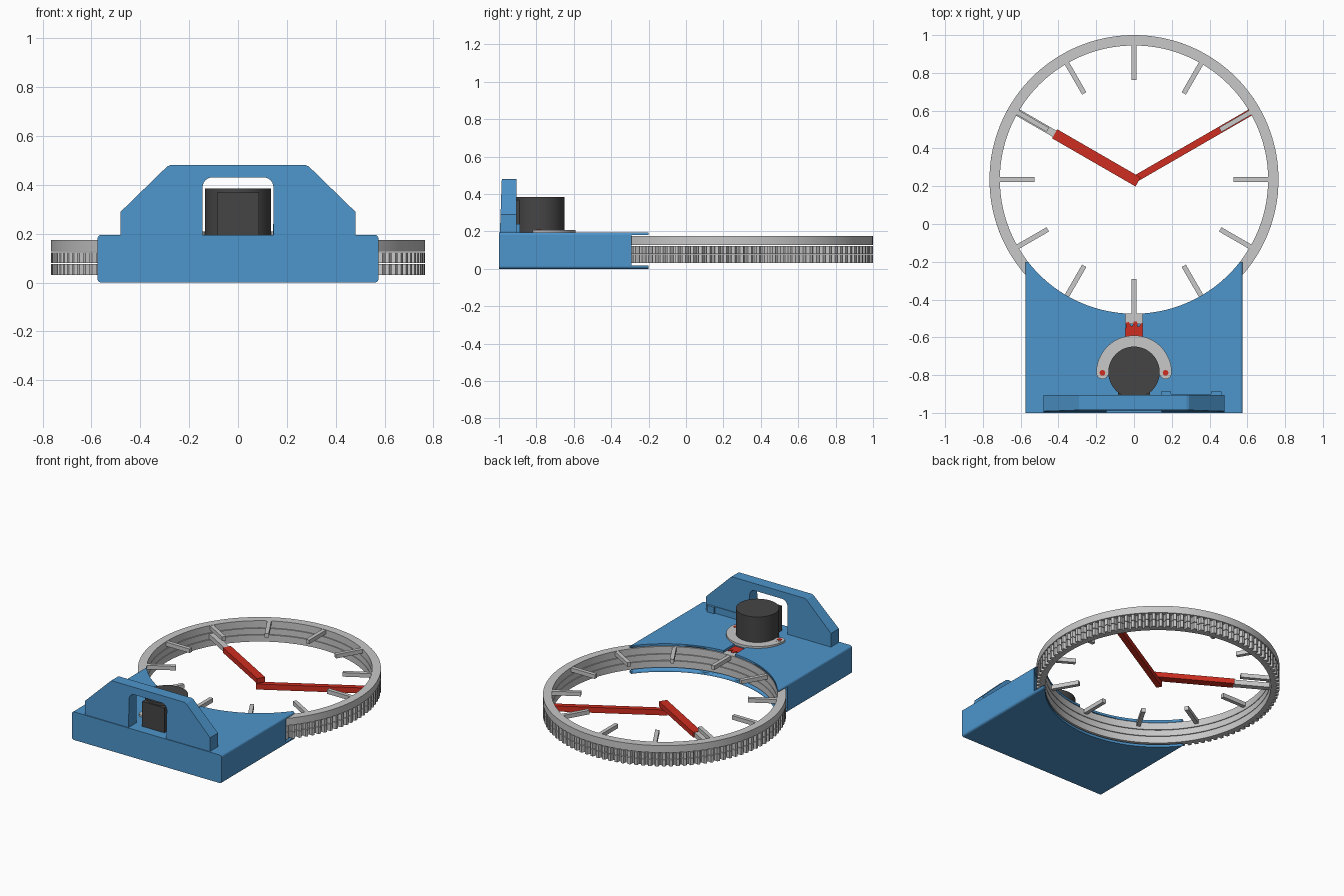
import bpy, bmesh, math
from math import sin, cos, pi, radians
from mathutils import Matrix

if "Cube" in bpy.data.objects:
    bpy.data.objects.remove(bpy.data.objects["Cube"])


def material(name, rgb):
    m = bpy.data.materials.new(name)
    m.diffuse_color = (*rgb, 1)
    m.use_nodes = True
    m.node_tree.nodes["Principled BSDF"].inputs["Base Color"].default_value = m.diffuse_color
    return m


BLUE = material("blue", (0.075, 0.30, 0.60))
GREY = material("light grey", (0.58, 0.58, 0.58))
RED = material("red", (0.62, 0.027, 0.015))
DARK = material("charcoal", (0.06, 0.06, 0.06))
CY = 0.235  # centre of the clock rings


def finish(name, bm, mat, smooth=False):
    bmesh.ops.recalc_face_normals(bm, faces=bm.faces)
    me = bpy.data.meshes.new(name)
    bm.to_mesh(me)
    bm.free()
    me.materials.append(mat)
    ob = bpy.data.objects.new(name, me)
    bpy.context.collection.objects.link(ob)
    if smooth:
        bpy.ops.object.select_all(action='DESELECT')
        ob.select_set(True)
        bpy.context.view_layer.objects.active = ob
        bpy.ops.object.shade_smooth_by_angle(angle=radians(30))
    return ob


def prism(name, pts, lo, hi, mat, axis='z', smooth=False):
    """Extrude a profile along z, or an x-z profile along y."""
    bm = bmesh.new()
    put = (lambda a, b, c: (a, b, c)) if axis == 'z' else (lambda a, b, c: (a, c, b))
    low = [bm.verts.new(put(a, b, lo)) for a, b in pts]
    high = [bm.verts.new(put(a, b, hi)) for a, b in pts]
    bm.faces.new(low)
    bm.faces.new(high)
    n = len(pts)
    for i in range(n):
        j = (i + 1) % n
        bm.faces.new((low[i], low[j], high[j], high[i]))
    return finish(name, bm, mat, smooth)


def arc(cx, cy, r, a0, a1, n):
    return [(cx + r * cos(radians(a0 + (a1 - a0) * i / n)),
             cy + r * sin(radians(a0 + (a1 - a0) * i / n))) for i in range(n + 1)]


def disc(name, x, y, r, lo, hi, mat, n=48):
    return prism(name, arc(x, y, r, 0, 360, n)[:-1], lo, hi, mat, smooth=True)


def box(name, x0, x1, y0, y1, z0, z1, mat):
    return prism(name, [(x0, y0), (x1, y0), (x1, y1), (x0, y1)], z0, z1, mat)


def gear_points(teeth, root, tip, steps=((0, 0), (.2, 1), (.6, 1), (.8, 0))):
    return [(2 * pi * (t + f) / teeth, tip if up else root)
            for t in range(teeth) for f, up in steps]


def ring(name, polar, inner, lo, hi):
    bm = bmesh.new()
    loops = []
    for a, r in polar:
        loops.append([bm.verts.new((q * cos(a), CY + q * sin(a), z))
                      for q, z in ((inner, lo), (r, lo), (r, hi), (inner, hi))])
    for i, p in enumerate(loops):
        q = loops[(i + 1) % len(loops)]
        for k in range(4):
            m = (k + 1) % 4
            bm.faces.new((p[k], p[m], q[m], q[k]))
    return finish(name, bm, GREY, True)


def spoke(name, angle, r0, r1, width, lo, hi, mat):
    ob = box(name, r0, r1, -width / 2, width / 2, lo, hi, mat)
    ob.data.transform(Matrix.Translation((0, CY, 0)) @ Matrix.Rotation(radians(angle), 4, 'Z'))
    return ob


def cut(ob, cutter):
    mod = ob.modifiers.new("cut", 'BOOLEAN')
    mod.operation, mod.solver, mod.object = 'DIFFERENCE', 'EXACT', cutter
    bpy.context.view_layer.objects.active = ob
    bpy.ops.object.modifier_apply(modifier=mod.name)
    bpy.data.objects.remove(cutter)


# Base: rounded block with a circular bite and a slot that holds the rings
w, h, c = 0.575, 0.195, 0.015
profile = (arc(w - c, h - c, c, 0, 90, 4) + arc(-w + c, h - c, c, 90, 180, 4)
           + arc(-w + c, c, c, 180, 270, 4) + arc(w - c, c, c, 270, 360, 4))
base = prism("base", profile, -1.0, -0.2, BLUE, 'y')
cut(base, disc("cutter", 0, CY, 0.71, -0.1, 0.4, BLUE, 128))
cut(base, disc("cutter", 0, CY, 0.78, 0.018, 0.18, BLUE, 128))
cut(base, disc("cutter", 0, -0.64, 0.135, 0.019, 0.179, BLUE, 48))
cut(base, box("cutter", -0.045, 0.045, -0.6, -0.4, 0.1, 0.3, BLUE))

# Upright wall with a rounded window for the motor
half = [(0.145, 0.19), (0.48, 0.19), (0.48, 0.29), (0.29, 0.475), (0.278, 0.48)]
window = arc(-0.105, 0.39, 0.04, 180, 90, 6) + arc(0.105, 0.39, 0.04, 90, 0, 6)
wall = prism("motor_wall", half + [(-x, z) for x, z in reversed(half)] + window,
             -0.995, -0.905, BLUE, 'y')
for v in wall.data.vertices:  # slight lean of the outer face
    if v.co.y < -0.95:
        v.co.y += 0.035 * (v.co.z - 0.19)
# Low cable rail on the inside of the wall
box("cable_rail", 0.145, 0.465, -0.91, -0.9, 0.19, 0.24, BLUE)
for x in (0.17, 0.435):
    box("rail_lug", x - 0.027, x + 0.027, -0.91, -0.888, 0.19, 0.24, BLUE)

# Dial ring and the two toothed hand rings
ring("dial_ring", [(2 * pi * i / 144, 0.765) for i in range(144)], 0.71, 0.126, 0.175)
ring("hour_ring", gear_points(108, 0.742, 0.765), 0.71, 0.08, 0.122)
ring("minute_ring", gear_points(108, 0.742, 0.765), 0.71, 0.03, 0.076)

# Hour marks
for k in range(12):
    spoke("hour_mark", 30 * k, 0.527, 0.715, 0.026, 0.145, 0.173, GREY)

# Hands
spoke("hour_hand", 150, -0.025, 0.485, 0.055, 0.085, 0.12, RED)
spoke("hour_hand_arm", 150, 0.48, 0.715, 0.038, 0.085, 0.118, GREY)
spoke("minute_hand", 30, -0.02, 0.715, 0.036, 0.036, 0.074, RED)

# Drive pinion seen through the notch
prism("pinion", [(r * cos(a + pi / 2 - 0.2), -0.64 + r * sin(a + pi / 2 - 0.2))
                 for a, r in gear_points(18, 0.1, 0.125)], 0.03, 0.178, RED)

# Motor, its connector box and the mounting flange with screws
disc("motor_body", 0, -0.785, 0.136, 0.19, 0.385, DARK, 64)
box("motor_connector", -0.085, 0.085, -0.93, -0.82, 0.19, 0.368, DARK)
prism("motor_flange", arc(0, -0.79, 0.2, 0, 180, 40) + arc(0, -0.79, 0.13, 180, 0, 40),
      0.19, 0.208, GREY, smooth=True)
for s in (-1, 1):
    disc("flange_ear", s * 0.167, -0.788, 0.033, 0.19, 0.2085, GREY, 24)
    disc("flange_screw", s * 0.167, -0.788, 0.015, 0.19, 0.211, RED, 16)
